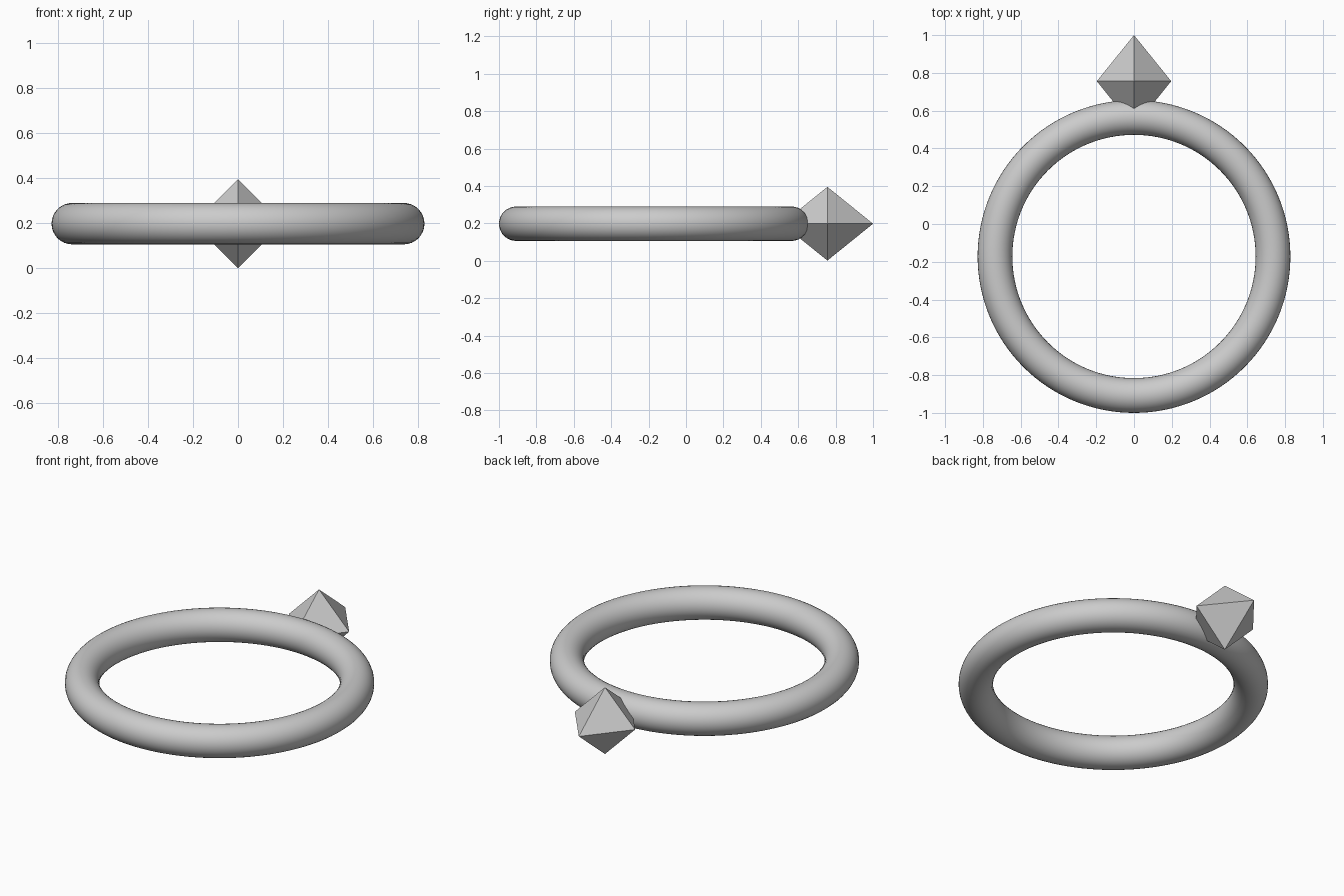
import bpy
import bmesh
from math import radians

# Remove the default cube
cube = bpy.data.objects.get("Cube")
if cube:
    bpy.data.objects.remove(cube, do_unlink=True)

CENTER_Z = 0.198

# Single grey material
grey = bpy.data.materials.new("light_grey")
grey.use_nodes = True
colour = (0.6, 0.6, 0.6, 1)
grey.diffuse_color = colour
grey.node_tree.nodes["Principled BSDF"].inputs["Base Color"].default_value = colour

# Smooth round band lying flat
bpy.ops.mesh.primitive_torus_add(
    major_radius=0.736, minor_radius=0.092,
    major_segments=128, minor_segments=32,
    location=(0, -0.172, CENTER_Z))
band = bpy.context.object
band.name = "ring_band"
band.data.materials.append(grey)
bpy.ops.object.shade_smooth_by_angle(angle=radians(40))

# Eight-sided gem: square girdle with a point outward and one inside the band
half_width, half_length = 0.197, 0.244
mesh = bpy.data.meshes.new("gem")
bm = bmesh.new()
girdle = [bm.verts.new((x * half_width, 0, z * half_width))
          for x, z in ((1, 0), (0, 1), (-1, 0), (0, -1))]
for side in (-1, 1):
    tip = bm.verts.new((0, side * half_length, 0))
    for i in range(4):
        bm.faces.new((girdle[i], girdle[(i + 1) % 4], tip))
bmesh.ops.recalc_face_normals(bm, faces=bm.faces)
bm.to_mesh(mesh)
bm.free()
gem = bpy.data.objects.new("gem", mesh)
gem.location = (0, 1 - half_length, CENTER_Z)
mesh.materials.append(grey)
bpy.context.collection.objects.link(gem)
